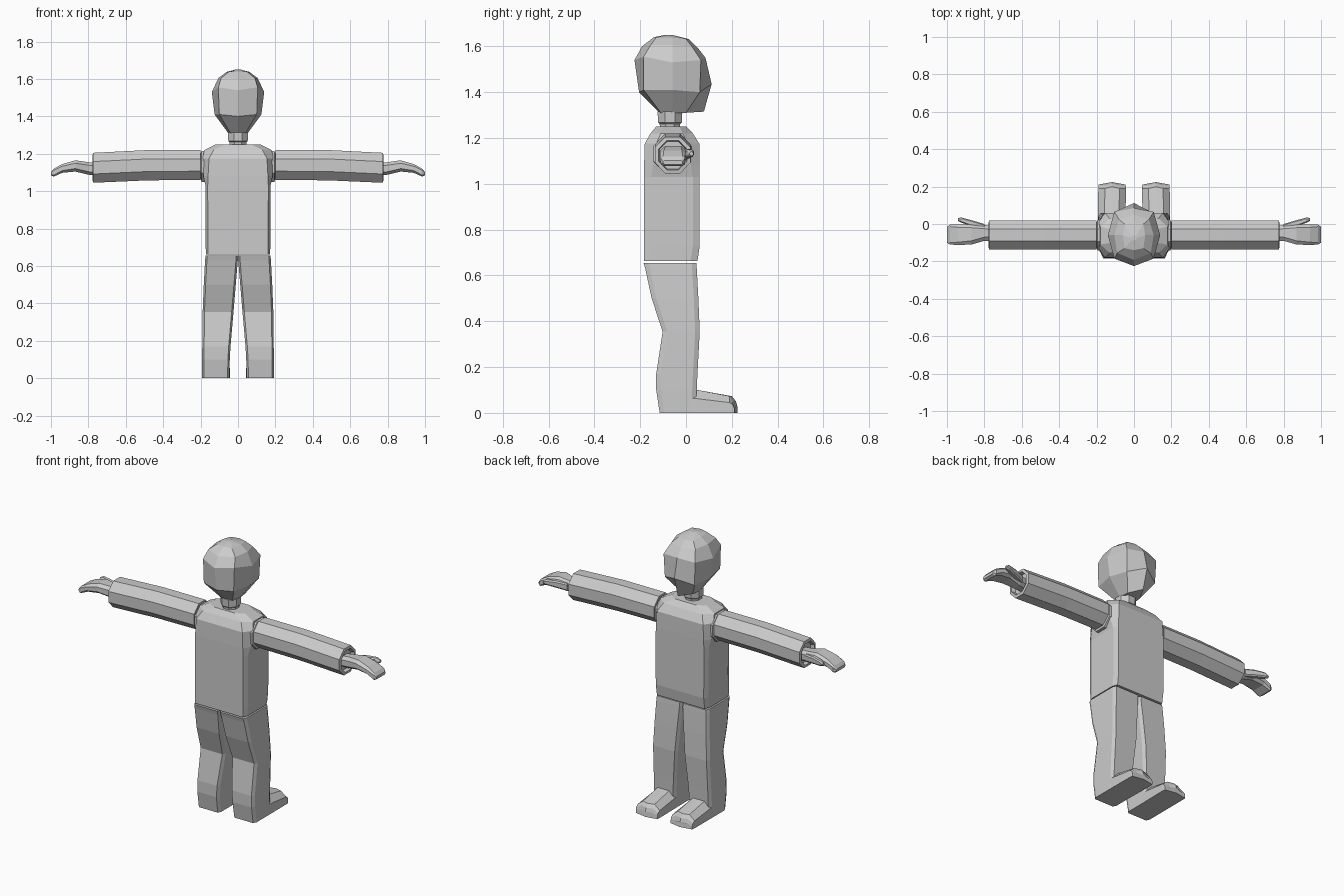
import bpy, bmesh, math


def loft(name, rings, mirror=False):
    """Skin a list of equal-length point rings, cap both ends, flat shading."""
    bm = bmesh.new()
    vr = [[bm.verts.new(p) for p in r] for r in rings]
    n = len(vr[0])
    for a, b in zip(vr, vr[1:]):
        for i in range(n):
            j = (i + 1) % n
            bm.faces.new((a[i], a[j], b[j], b[i]))
    bm.faces.new(vr[0][::-1])
    bm.faces.new(vr[-1])
    bmesh.ops.recalc_face_normals(bm, faces=bm.faces[:])
    me = bpy.data.meshes.new(name)
    bm.to_mesh(me)
    bm.free()
    ob = bpy.data.objects.new(name, me)
    bpy.context.collection.objects.link(ob)
    if mirror:
        ob.modifiers.new("mirror", 'MIRROR').use_mirror_merge = False
    return ob


def box(u0, u1, v0, v1, cu, cv):
    """Rectangle with chamfered corners as 2D points."""
    return [(u0 + cu, v0), (u1 - cu, v0), (u1, v0 + cv), (u1, v1 - cv),
            (u1 - cu, v1), (u0 + cu, v1), (u0, v1 - cv), (u0, v0 + cv)]


def octagon(cu, cv, ru, rv):
    k = 1 / math.cos(math.pi / 8)
    return [(cu + ru * k * math.cos((i + .5) * math.pi / 4),
             cv + rv * k * math.sin((i + .5) * math.pi / 4)) for i in range(8)]


def at_x(x, pts):
    return [(x, u, v) for u, v in pts]


def at_z(z, pts):
    return [(u, v, z) for u, v in pts]


def head_ring(half):
    """Half ring from back centre to front centre, mirrored to a full ring."""
    return half + [(-x, y, z) for x, y, z in half[-2:0:-1]]


# Head: faceted, with a centre ridge front and back
loft("head", [head_ring(h) for h in (
    [(0, -.115, 1.31), (.04, -.11, 1.31), (.052, -.06, 1.31), (.045, 0, 1.31), (0, .078, 1.315)],
    [(0, -.205, 1.40), (.10, -.185, 1.41), (.125, -.06, 1.41), (.10, .06, 1.40), (0, .112, 1.435)],
    [(0, -.225, 1.54), (.105, -.185, 1.555), (.14, -.06, 1.53), (.105, .065, 1.54), (0, .085, 1.55)],
    [(0, -.192, 1.60), (.09, -.155, 1.605), (.105, -.06, 1.605), (.08, .025, 1.60), (0, .05, 1.595)],
    [(0, -.14, 1.64), (.05, -.13, 1.638), (.06, -.06, 1.638), (.05, 0, 1.632), (0, .012, 1.632)],
    [(0, -.09, 1.65), (.01, -.085, 1.65), (.015, -.075, 1.65), (.01, -.065, 1.65), (0, -.06, 1.65)])])

# Neck
loft("neck", [at_z(z, octagon(0, -.07, r, r)) for z, r in
              ((1.22, .042), (1.262, .045), (1.268, .052), (1.315, .054))])

# Torso: boxy shirt with sloped shoulders
loft("torso", [at_z(z, box(-hx, hx, y0, y1, cu, cv)) for z, hx, y0, y1, cu, cv in (
    (.662, .172, -.183, .05, .012, .03),
    (.73, .173, -.183, .06, .012, .03),
    (1.03, .174, -.183, .06, .012, .03),
    (1.08, .185, -.183, .06, .025, .04),
    (1.175, .19, -.180, .058, .035, .05),
    (1.22, .18, -.155, .03, .05, .045),
    (1.25, .12, -.13, .002, .05, .03))])
loft("shoulder_socket", [at_x(x, octagon(-.06, cz, r, r)) for x, cz, r in
                         ((.15, 1.13, .085), (.194, 1.132, .082), (.202, 1.135, .065))], True)

# Sleeves with a recessed cuff
loft("sleeve", [at_x(x, octagon(-.058, cz, ry, rz)) for x, cz, ry, rz in (
    (.2, 1.14, .077, .08), (.48, 1.139, .078, .081), (.775, 1.125, .078, .08),
    (.778, 1.125, .062, .064), (.755, 1.125, .058, .06))], True)

# Hands and thumbs
loft("hand", [at_x(x, box(y0, y1, z0, z1, c, c * .8)) for x, y0, y1, z0, z1, c in (
    (.74, -.09, -.015, 1.085, 1.15, .02),
    (.80, -.09, -.005, 1.088, 1.155, .02),
    (.87, -.11, 0, 1.105, 1.165, .02),
    (.94, -.112, -.003, 1.098, 1.145, .015),
    (.985, -.11, -.004, 1.078, 1.12, .01),
    (1.0, -.10, -.015, 1.085, 1.102, .006))], True)
loft("thumb", [at_x(x, box(y0, y1, z0, z1, .006, .008)) for x, y0, y1, z0, z1 in (
    (.80, -.03, 0, 1.10, 1.145),
    (.86, -.015, .018, 1.11, 1.152),
    (.92, .006, .034, 1.118, 1.15),
    (.94, .015, .033, 1.122, 1.14))], True)

# Legs bent slightly at the knee
loft("leg", [at_z(z, box(x0, x1, y0, y1, .01, .02)) for z, x0, x1, y0, y1 in (
    (0, .046, .192, -.115, .045),
    (.10, .044, .192, -.13, .047),
    (.17, .040, .191, -.13, .05),
    (.355, .024, .189, -.102, .06),
    (.50, .012, .183, -.15, .054),
    (.63, .001, .176, -.178, .047),
    (.655, 0, .174, -.185, .045))], True)

# Feet: slanted top, sides chamfered, toe slightly pointed
loft("foot", [[(x0, y, 0), ((x0 + x1) / 2, y + p, 0), (x1, y, 0), (x1, y, zs), (x1 - .035, y, zt),
               ((x0 + x1) / 2, y + p, zt), (x0 + .035, y, zt), (x0, y, zs)]
              for y, x0, x1, zs, zt, p in (
    (-.03, .047, .191, .062, .10, 0),
    (.05, .045, .192, .062, .10, 0),
    (.19, .043, .191, .045, .073, .01),
    (.205, .044, .19, .035, .052, .012),
    (.211, .045, .189, .02, .03, .013))], True)
